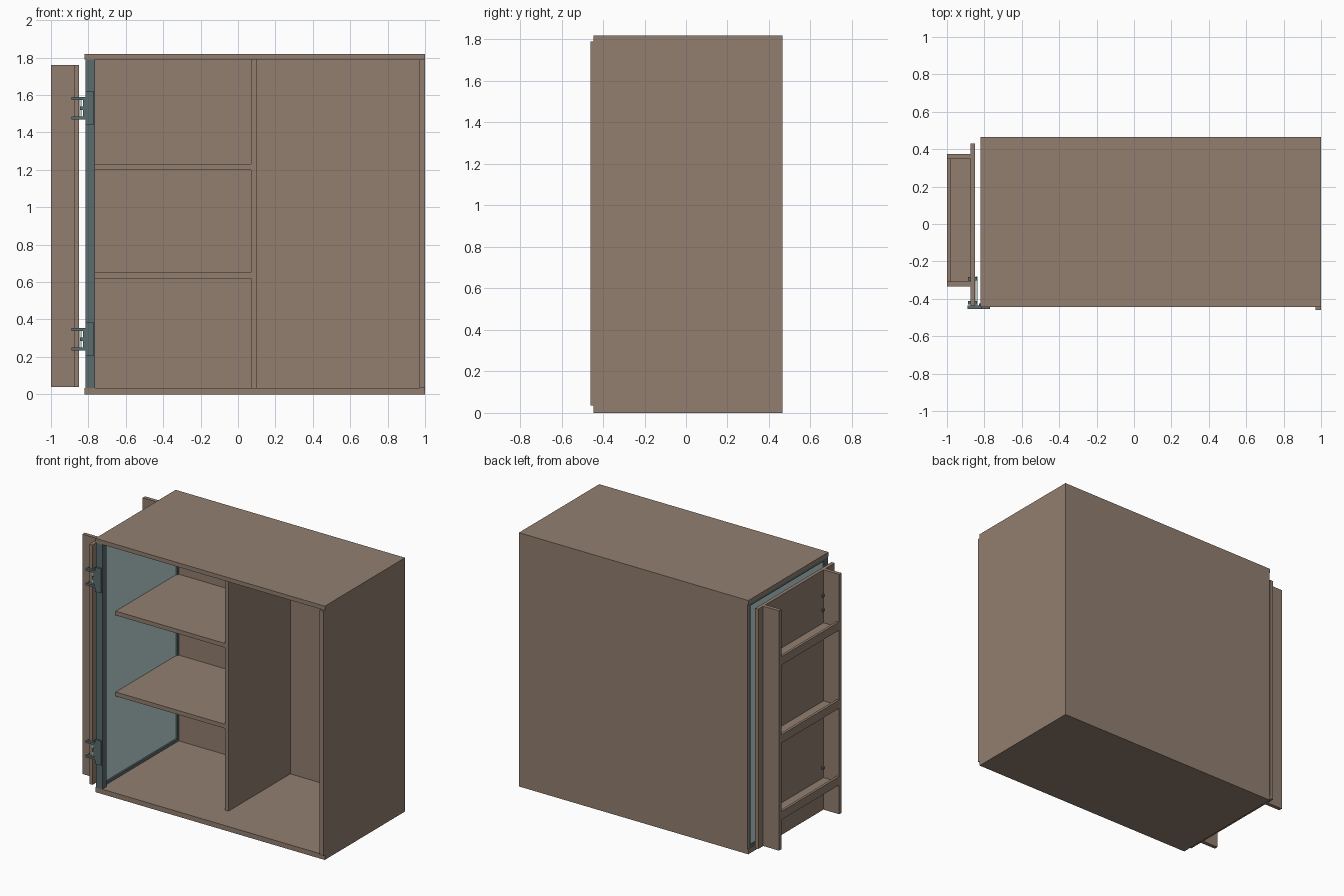
import bpy, bmesh

if "Cube" in bpy.data.objects:
    bpy.data.objects.remove(bpy.data.objects["Cube"])


def srgb(r, g, b):
    def f(c):
        c /= 255
        return c / 12.92 if c <= 0.04045 else ((c + 0.055) / 1.055) ** 2.4
    return (f(r), f(g), f(b), 1.0)


def material(name, rgb):
    m = bpy.data.materials.new(name)
    m.diffuse_color = srgb(*rgb)
    m.use_nodes = True
    m.node_tree.nodes["Principled BSDF"].inputs["Base Color"].default_value = m.diffuse_color
    return m


WOOD = material("brown wood", (146, 127, 112))
METAL = material("slate metal", (92, 108, 110))
GLASS = material("pale glass", (190, 214, 215))


def boxes(name, mat, *ranges):
    """One object made of boxes given as (x0, x1, y0, y1, z0, z1)."""
    bm = bmesh.new()
    for x0, x1, y0, y1, z0, z1 in ranges:
        cube = bmesh.ops.create_cube(bm, size=1)
        for v in cube["verts"]:
            v.co.x = x1 if v.co.x > 0 else x0
            v.co.y = y1 if v.co.y > 0 else y0
            v.co.z = z1 if v.co.z > 0 else z0
    me = bpy.data.meshes.new(name)
    bm.to_mesh(me)
    bm.free()
    me.materials.append(mat)
    ob = bpy.data.objects.new(name, me)
    bpy.context.collection.objects.link(ob)
    return ob


# Cabinet carcass
LOW, HIGH, FRONT, BACK = 0.035, 1.79, -0.445, 0.465
INNER = 0.45
boxes("bottom_panel", WOOD, (-0.82, 1, FRONT, BACK, 0, LOW))
boxes("top_panel", WOOD, (-0.82, 1, FRONT, BACK, HIGH, 1.82))
boxes("back_panel", WOOD, (-0.815, 0.97, INNER, BACK, LOW, HIGH))
boxes("right_panel", WOOD, (0.97, 1, -0.46, BACK, LOW, HIGH))

# Recessed divider and shelves
boxes("divider", WOOD, (0.07, 0.10, -0.25, INNER, LOW, HIGH))
for z in (0.62, 1.20):
    boxes("shelf", WOOD, (-0.795, 0.07, -0.25, INNER, z, z + 0.03))

# Glazed left side with metal frame
boxes("side_glass", GLASS, (-0.806, -0.796, -0.41, 0.44, LOW + 0.01, HIGH - 0.01))
boxes("side_frame", METAL,
      (-0.815, -0.765, FRONT, -0.40, LOW, HIGH),
      (-0.815, -0.785, 0.435, INNER, LOW, HIGH),
      (-0.815, -0.785, -0.40, 0.435, LOW, LOW + 0.02),
      (-0.815, -0.785, -0.40, 0.435, HIGH - 0.02, HIGH))

# Open door with rack on its outer face
boxes("door", WOOD, (-0.875, -0.85, -0.435, 0.43, 0.04, 1.76))
for y in (-0.335, 0.348):
    boxes("rack_side", WOOD, (-1, -0.875, y, y + 0.027, 0.04, 1.76))
for z in (0.25, 0.80, 1.36):
    boxes("rack_lip", WOOD, (-1, -0.982, -0.308, 0.348, z, z + 0.06))
    boxes("rack_shelf", WOOD, (-0.982, -0.875, -0.308, 0.348, z, z + 0.02))

# Hinges between the door and the frame
for z in (0.295, 1.53):
    parts = [(-0.815, -0.77, -0.455, FRONT, z - 0.088, z + 0.088),
             (-0.83, -0.815, -0.45, -0.425, z - 0.045, z + 0.045)]
    for s in (-1, 1):
        c = z + s * 0.052
        parts += [(-0.89, -0.79, -0.455, -0.437, c - 0.008, c + 0.008),
                  (-0.888, -0.84, -0.43, -0.412, c - 0.008, c + 0.008),
                  (-0.888, -0.84, -0.302, -0.284, c - 0.008, c + 0.008)]
    parts.append((-0.845, -0.825, -0.45, -0.435, z - 0.01, z + 0.01))
    boxes("hinge", METAL, *parts)
    boxes("hinge_plate", GLASS, (-0.848, -0.838, -0.435, -0.28, z - 0.045, z + 0.045))
